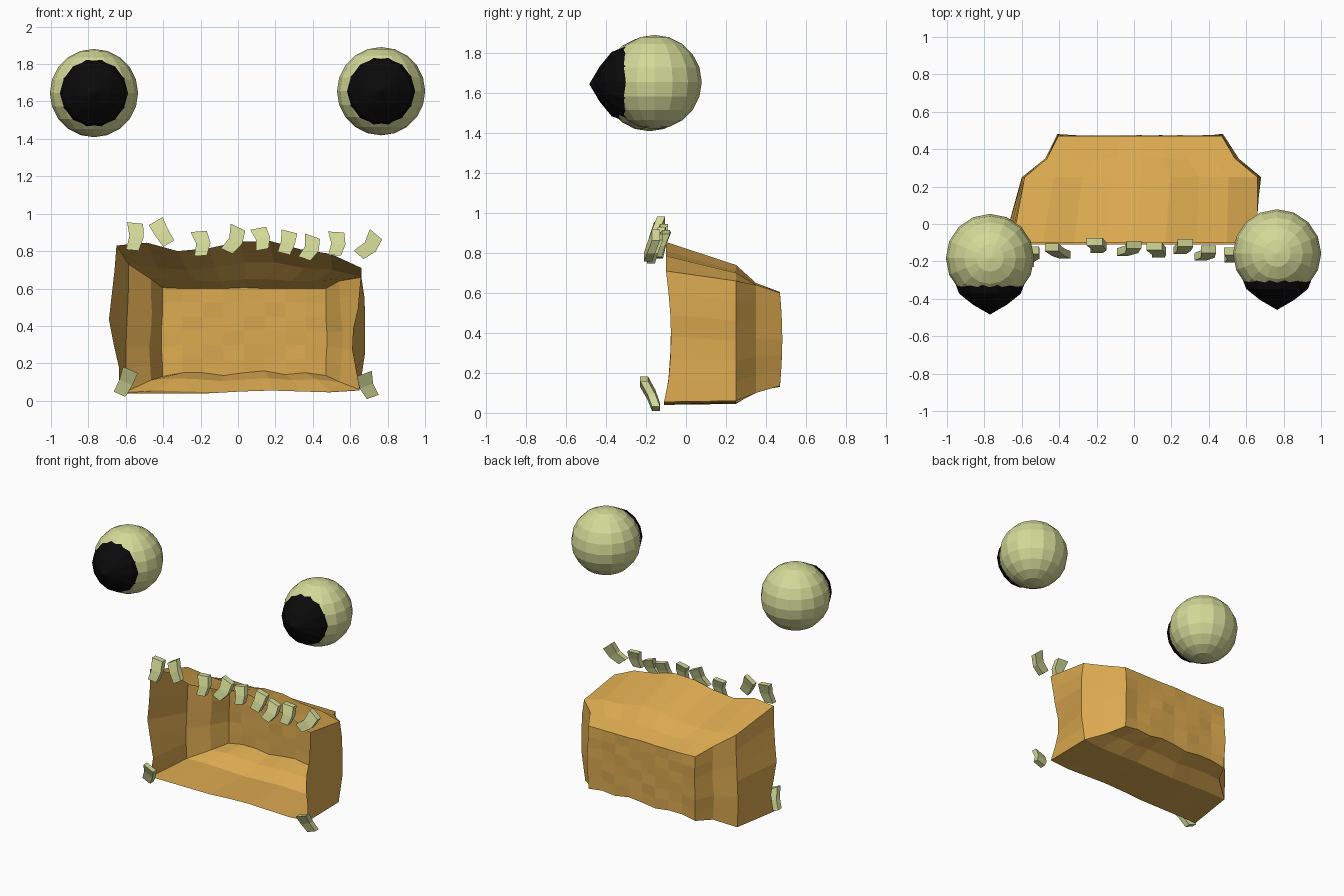
import bpy, bmesh, math
from mathutils import Vector, Matrix

if "Cube" in bpy.data.objects:
    bpy.data.objects.remove(bpy.data.objects["Cube"])


def material(name, rgb):
    m = bpy.data.materials.new(name)
    m.diffuse_color = (*rgb, 1)
    m.use_nodes = True
    m.node_tree.nodes["Principled BSDF"].inputs["Base Color"].default_value = m.diffuse_color
    return m


CREAM = material("pale_cream_green", (0.65, 0.70, 0.31))
ORANGE = material("warm_orange", (0.71, 0.40, 0.08))
BLACK = material("black", (0.003, 0.003, 0.003))


def finish(bm, name, mat):
    bmesh.ops.recalc_face_normals(bm, faces=bm.faces)
    me = bpy.data.meshes.new(name)
    bm.to_mesh(me)
    bm.free()
    me.materials.append(mat)
    ob = bpy.data.objects.new(name, me)
    bpy.context.collection.objects.link(ob)
    return ob


# Eyeballs with bulging faceted pupils
def eye(side, x, y, z):
    bm = bmesh.new()
    bmesh.ops.create_uvsphere(bm, u_segments=16, v_segments=10, radius=0.236,
                              matrix=Matrix.Translation((x, y, z)))
    finish(bm, side + "_eyeball", CREAM)

    bm = bmesh.new()
    n = 14
    rings = []
    for r, d in ((0.09, -0.25), (0.165, -0.19), (0.182, -0.145), (0.182, -0.10)):
        rings.append([bm.verts.new((x + r * math.cos(math.tau * i / n), y + d,
                                    z + r * math.sin(math.tau * i / n))) for i in range(n)])
    tip = bm.verts.new((x, y - 0.302, z))
    for i in range(n):
        j = (i + 1) % n
        bm.faces.new((tip, rings[0][i], rings[0][j]))
        for a, b in zip(rings, rings[1:]):
            bm.faces.new((a[i], b[i], b[j], a[j]))
    bm.faces.new(rings[-1])
    finish(bm, side + "_pupil", BLACK)


eye("left", -0.77, -0.182, 1.645)
eye("right", 0.765, -0.157, 1.655)


# Mouth: wobbly open box, each ring is (depth, top z, bottom z, left x, right x)
NX, NZ = 9, 7
RINGS = [
    (-0.10, [.83, .845, .80, .815, .85, .855, .81, .785, .71],
     [.04, .04, .04, .04, .05, .055, .05, .045, .055],
     [-.64, -.635, -.665, -.69, -.675, -.66, -.65],
     [.65, .63, .61, .615, .64, .65, .66]),
    (0.25, [.73, .71, .70, .71, .74, .74, .71, .70, .66],
     [.05, .055, .05, .045, .05, .055, .05, .05, .06],
     [-.595, -.60, -.60, -.595, -.59, -.585, -.585],
     [.65, .665, .68, .68, .68, .675, .66]),
    (0.35, [.65, .65, .64, .64, .65, .65, .64, .64, .64],
     [.11, .12, .115, .105, .115, .12, .11, .115, .10],
     [-.465, -.47, -.475, -.465, -.46, -.465, -.465],
     [.545, .55, .56, .56, .55, .545, .54]),
    (0.47, [.605, .60, .60, .60, .605, .60, .60, .60, .60],
     [.13, .15, .15, .135, .15, .16, .14, .15, .135],
     [-.405, -.405, -.41, -.41, -.405, -.405, -.405],
     [.47, .47, .475, .475, .47, .47, .47]),
]


def ring_point(ring, i, k):
    y, top, bottom, left, right = ring
    u, v = i / (NX - 1), k / (NZ - 1)
    x = left[k] + (right[k] - left[k]) * u
    z = bottom[i] + (top[i] - bottom[i]) * v
    return Vector((x, y, z))


bm = bmesh.new()
border = ([(i, 0) for i in range(NX)] + [(NX - 1, k) for k in range(1, NZ)]
          + [(i, NZ - 1) for i in range(NX - 2, -1, -1)]
          + [(0, k) for k in range(NZ - 2, 0, -1)])
loops = []
for n, ring in enumerate(RINGS):
    loop = {}
    for i, k in border:
        p = ring_point(ring, i, k)
        if n == 0:      # rim bows inward halfway up
            p.y += 0.025 * math.sin(math.pi * k / (NZ - 1)) - 0.01 * (k == 0)
        if n == 3:
            p.y += 0.012 * math.sin(math.pi * k / (NZ - 1))
        loop[i, k] = bm.verts.new(p)
    loops.append(loop)
for a, b in zip(loops, loops[1:]):
    for p, q in zip(border, border[1:] + border[:1]):
        bm.faces.new((a[p], a[q], b[q], b[p]))
# Back wall grid
back = loops[-1]
for i in range(1, NX - 1):
    for k in range(1, NZ - 1):
        p = ring_point(RINGS[-1], i, k)
        p.y += 0.005 * math.sin(2.3 * i + 1.7 * k * k)
        back[i, k] = bm.verts.new(p)
for i in range(NX - 1):
    for k in range(NZ - 1):
        bm.faces.new((back[i, k], back[i + 1, k], back[i + 1, k + 1], back[i, k + 1]))
finish(bm, "mouth", ORANGE)


# Teeth: bent slabs along a spine from top to bottom
def tooth(name, tx, tz, bx, bz, bend, y, lean):
    top, bot = Vector((tx, 0, tz)), Vector((bx, 0, bz))
    d = (bot - top).normalized()
    side = Vector((-d.z, 0, d.x))
    mid = (top + bot) / 2 + side * bend
    bm = bmesh.new()
    rows = []
    for c, w, t in ((top, 0.043, 1), (mid, 0.038, -0.25), (bot, 0.034, -1)):
        row = []
        for sx, sy in ((-1, -1), (1, -1), (1, 1), (-1, 1)):
            p = c + side * (w * sx)
            p.y = y + lean * t + 0.02 * sy
            row.append(bm.verts.new(p))
        rows.append(row)
    for a, b in zip(rows, rows[1:]):
        for i in range(4):
            j = (i + 1) % 4
            bm.faces.new((a[i], a[j], b[j], b[i]))
    bm.faces.new(rows[0])
    bm.faces.new(rows[-1])
    finish(bm, name, CREAM)


UPPER = [
    (-.55, .95, -.565, .805, .015, -.16), (-.44, .96, -.37, .84, -.003, -.145),
    (-.21, .905, -.20, .775, .02, -.115), (0, .928, -.06, .80, .02, -.13),
    (.108, .922, .13, .808, .015, -.14), (.275, .905, .245, .788, .007, -.12),
    (.398, .88, .355, .76, .02, -.155), (.525, .902, .517, .778, .016, -.165),
    (.738, .89, .645, .78, .02, -.17),
]
for n, t in enumerate(UPPER):
    tooth(f"upper_tooth_{n + 1}", *t, 0.02)
tooth("lower_tooth_left", -.575, .165, -.633, .035, .005, -.18, -0.03)
tooth("lower_tooth_right", .675, .145, .72, .02, -.012, -.18, -0.03)
